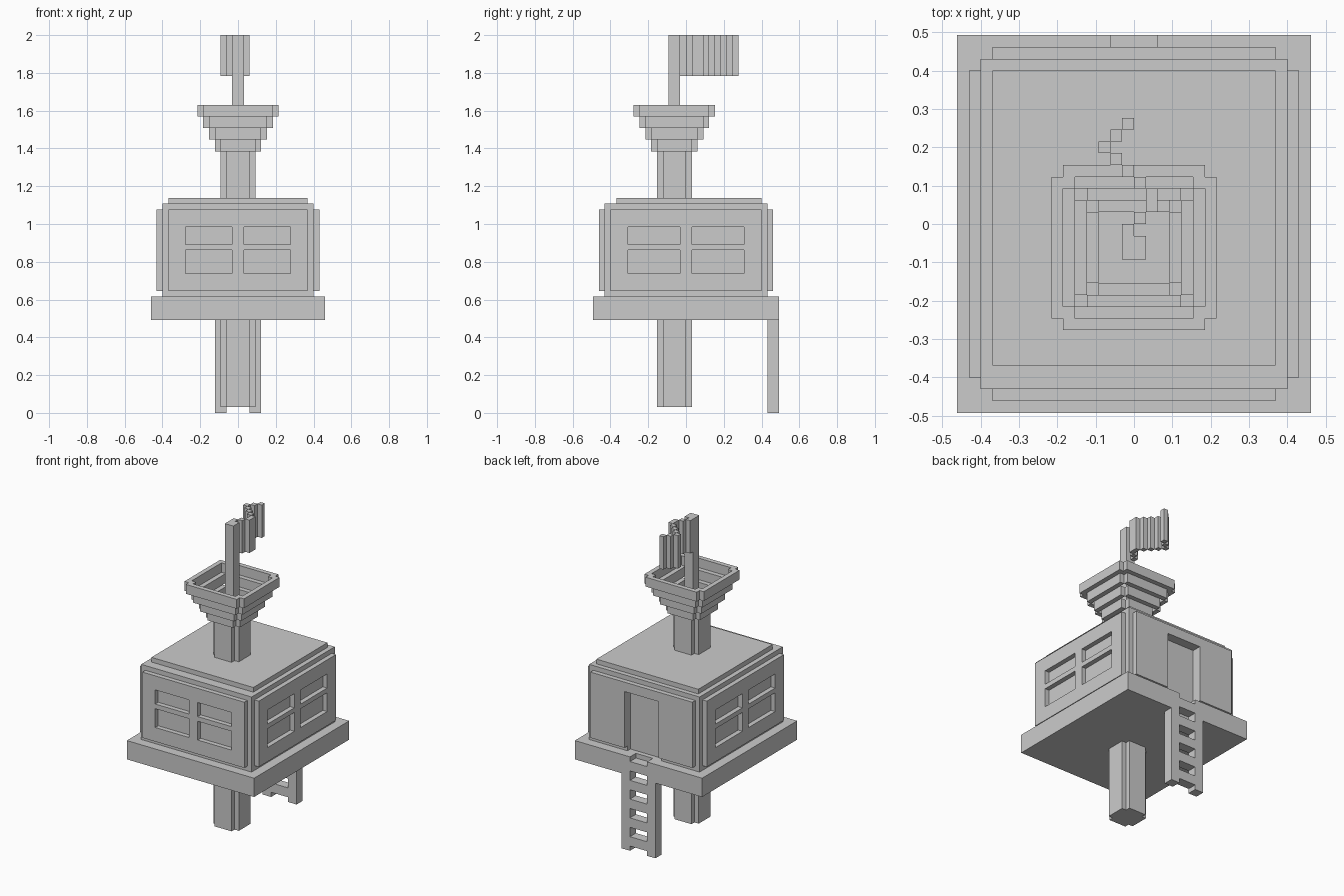
import bpy
import bmesh
from mathutils import Matrix, Vector

UNIT = 2 / 65  # size of one block

cube = bpy.data.objects.get("Cube")
if cube:
    bpy.data.objects.remove(cube, do_unlink=True)


def blocks(name, boxes):
    """One object from boxes given as (x0, x1, y0, y1, z0, z1) in blocks."""
    bm = bmesh.new()
    for x0, x1, y0, y1, z0, z1 in boxes:
        centre = Vector((x0 + x1, y0 + y1, z0 + z1)) * UNIT / 2
        size = Vector((x1 - x0, y1 - y0, z1 - z0)) * UNIT
        bmesh.ops.create_cube(bm, size=1, matrix=Matrix.LocRotScale(centre, None, size))
    mesh = bpy.data.meshes.new(name)
    bm.to_mesh(mesh)
    bm.free()
    obj = bpy.data.objects.new(name, mesh)
    bpy.context.collection.objects.link(obj)
    return obj


def both_sides(box):
    """A box and its mirror image across x = 0."""
    x0, x1, *rest = box
    return [box, (-x1, -x0, *rest)]


def window_strips(half, opening):
    """Stiles and rails of a four-pane panel as (a0, a1, z0, z1)."""
    strips = [(-half, -opening, 21, 35), (-1, 1, 21, 35), (opening, half, 21, 35)]
    for z0, z1 in ((21, 24), (28, 29), (32, 35)):
        strips += [(-opening, -1, z0, z1), (1, opening, z0, z1)]
    return strips


# Tree trunk with notched corners, below and above the house
TRUNK_Y = -2
for name, z0, z1 in (("lower_trunk", 1, 16), ("upper_trunk", 37, 45)):
    blocks(name, [(-a, a, TRUNK_Y - b, TRUNK_Y + b, z0, z1) for a, b in ((3, 2), (2, 3))])

# Platform with a slot for the ladder at the back
blocks("platform", [(-15, 15, -16, 14, 16, 20)] + both_sides((2, 15, 14, 16, 16, 20)))

# Ladder
blocks("ladder_rails", both_sides((2, 4, 14, 16, 0, 16)))
blocks("ladder_rungs", [(-2, 2, 14, 16, z, z + 2) for z in range(1, 18, 4)])

# House body with a doorway recess, and roof
blocks("house_body", [(-13, 13, -14, 13, 20, 36), (-4, 4, 13, 14, 33, 36)]
       + both_sides((4, 13, 13, 14, 20, 36)))
blocks("roof", [(-12, 12, -12, 13, 36, 37)])

# Wall panels
blocks("front_window_panel",
       [(a0, a1, -15, -14, z0, z1) for a0, a1, z0, z1 in window_strips(12, 9)])
for name, x in (("left_window_panel", 13), ("right_window_panel", -14)):
    blocks(name, [(x, x + 1, a0, a1, z0, z1) for a0, a1, z0, z1 in window_strips(13, 10)])
blocks("door_panel", both_sides((4, 12, 14, 15, 21, 35)) + [(-4, 4, 14, 15, 33, 35)])

# Lookout basket: stepped rings of boards that widen upwards
for tier in range(4):
    r, z = tier + 3, 45 + 2 * tier
    ring = both_sides((r, r + 1, TRUNK_Y - r, TRUNK_Y + r, z, z + 2))
    for y in (TRUNK_Y - r - 1, TRUNK_Y + r):
        ring.append((-r, r, y, y + 1, z, z + 2))
    if tier == 3:  # corner posts of the rim
        for y in (TRUNK_Y - r, TRUNK_Y + r - 1):
            ring += both_sides((r - 1, r, y, y + 1, z, z + 2))
    blocks(f"basket_tier_{tier + 1}", ring)
blocks("basket_floor", [(-3, 3, TRUNK_Y - 3, TRUNK_Y + 3, 45, 46)])

# Flag pole and waving flag
blocks("flag_pole", [(-1, 1, -3, -1, 46, 65)])
wave = (-1, 0, 1, 1, 0, -1, -2, -3, -2, -1)
blocks("flag", [(x, x + 1, y, y + 1, 58, 65) for y, x in enumerate(wave, start=-1)])
